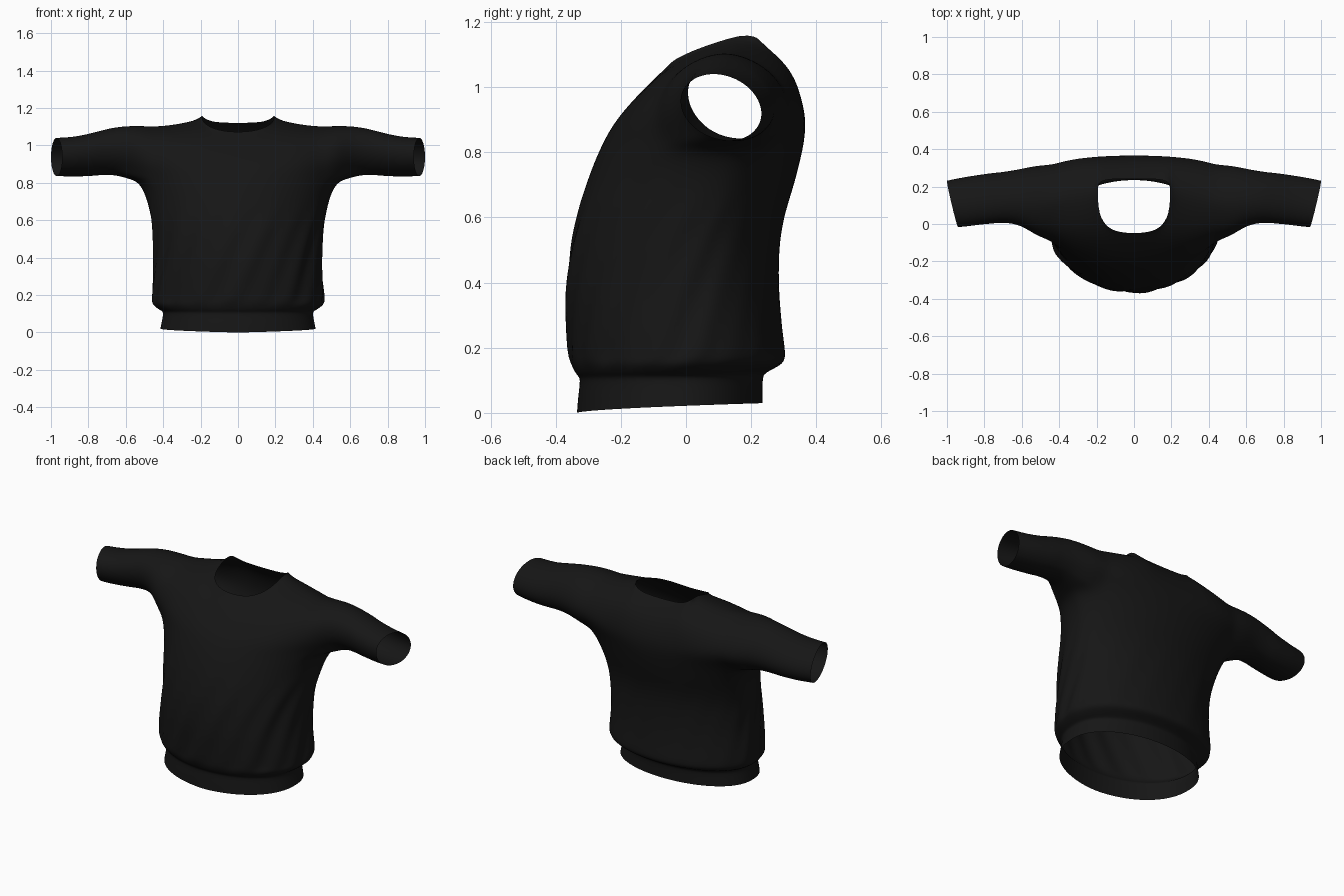
import bpy, bmesh, math

if "Cube" in bpy.data.objects:
    bpy.data.objects.remove(bpy.data.objects["Cube"])


def curve(keys, t):
    """Smooth interpolation through rows of (t, a, b, ...)."""
    if t <= keys[0][0]:
        return list(keys[0][1:])
    if t >= keys[-1][0]:
        return list(keys[-1][1:])
    i = max(n for n in range(len(keys) - 1) if keys[n][0] <= t)
    p, q = keys[i], keys[i + 1]
    o, r = keys[max(i - 1, 0)], keys[min(i + 2, len(keys) - 1)]
    h = q[0] - p[0]
    s = (t - p[0]) / h
    out = []
    for c in range(1, len(p)):
        m0 = (q[c] - o[c]) / (q[0] - o[0]) * h
        m1 = (r[c] - p[c]) / (r[0] - p[0]) * h
        out.append((2*s**3 - 3*s*s + 1)*p[c] + (s**3 - 2*s*s + s)*m0
                   + (3*s*s - 2*s**3)*q[c] + (s**3 - s*s)*m1)
    return out


def step(a, b, v):
    s = min(max((v - a) / (b - a), 0), 1)
    return s * s * (3 - 2 * s)


# torso: z, half width, front y, back y, y of side seam
BODY = [(0, .415, -.335, .235, -.03), (.06, .405, -.33, .235, -.03),
        (.105, .402, -.326, .238, -.03), (.12, .425, -.338, .25, -.02),
        (.15, .455, -.352, .295, -.01), (.18, .46, -.358, .305, 0),
        (.24, .457, -.362, .297, 0), (.38, .448, -.366, .286, .01),
        (.52, .453, -.352, .288, .03), (.62, .468, -.33, .306, .06),
        (.70, .485, -.308, .333, .09), (.76, .505, -.287, .347, .115),
        (.81, .53, -.265, .36, .13)]
# yoke middle points: |x|, then y, z at one third and two thirds of the way up
FRONT = [(0, -.215, .90, -.14, .985), (.195, -.185, .92, -.05, 1.065),
         (.33, -.155, .92, -.04, 1.06), (.46, -.09, .92, -.03, 1.045)]
BACK = [(0, .366, .92, .325, 1.03), (.195, .362, .92, .318, 1.06),
        (.33, .35, .92, .295, 1.055), (.46, .322, .92, .265, 1.045)]
# shoulder ridge: |x|, y, z
RIDGE = [(.195, .17, 1.162), (.28, .16, 1.136), (.37, .145, 1.12), (.46, .12, 1.113)]
# sleeve: |x|, front y, back y, bottom z, top z
SLEEVE = [(.5, -.06, .315, .81, 1.11), (.6, -.01, .295, .838, 1.107),
          (.7, .005, .28, .843, 1.092), (.8, 0, .265, .836, 1.062),
          (.9, -.012, .25, .834, 1.045), (1, -.02, .23, .838, 1.04)]
N, K, S = 96, 12, 16


def ring_point(k, z):
    w, yf, yb, ys = curve(BODY, z)
    a = 2 * math.pi * k / N
    s = math.sin(a)
    # soft slanting drape folds, stronger at the front
    fold = step(.12, .2, z) * (1 - step(.45, .75, z)) * (.014 if s > 0 else .014 - .011 * min(1, -s * 3))
    f = 1 + fold * (math.sin(18 * a + 18 * z) + .6 * math.sin(11 * a + 11 * z + 1))
    x = w * math.cos(a) * f
    # squarer section at the hem and the back, fading out towards the armpits
    e = 1 - (.1 if s < 0 else .1 * (1 - step(.1, .2, z))) * (1 - step(.4, .8, z))
    r = math.copysign(abs(s) ** e, s)
    y = ys - (ys - yf if s > 0 else yb - ys) * r * f
    return x, y, z + .03 * max(0, 1 - z / .15) * max(0, (y + .335) / .57) ** .6


def top_point(k):
    """End of a yoke column: the shoulder ridge or the neckline."""
    a = 2 * math.pi * k / N
    x = .53 * math.cos(a) * .961
    c = k if k <= N // 2 else N - k
    if c <= 18 or c >= 30:
        y, z = curve(RIDGE, abs(x))
        return x, y, z
    al = (24 - c) / 6 * math.pi / 2
    sn, cs = abs(math.sin(al)), math.cos(al)
    sg = 1 if al > 0 else -1
    if k < N // 2:
        y = .17 - .22 * cs ** .69
        return sg * .195 * sn ** .69, y, 1.07 + .092 * ((y + .05) / .22) ** .7
    return sg * .195 * sn ** .5, .17 + .072 * cs ** .42, 1.162 - .042 * cs ** 1.5


bm = bmesh.new()
# torso rings
levels = [0, .02, .05, .08, .1, .11, .12, .135, .15, .165, .18, .21] + [.25 + .04 * i for i in range(15)]
rings = [[bm.verts.new(ring_point(k, z)) for k in range(N)] for z in levels]
for lo, hi in zip(rings, rings[1:]):
    for k in range(N):
        bm.faces.new((lo[k], lo[(k + 1) % N], hi[(k + 1) % N], hi[k]))

# yoke columns, front then back, sharing the shoulder ridge
cols = {}
for k in list(range(8, 41)) + list(range(56, 89)):
    front = k < 48
    a, b, t = ring_point(k, .70), rings[-1][k].co, top_point(k)
    m = curve(FRONT if front else BACK, abs(b.x))
    keys = [(-1, a[1], a[2]), (0, b.y, b.z), (1, m[0], m[1]), (2, m[2], m[3]), (3, t[1], t[2])]
    col = [rings[-1][k]]
    for j in range(1, K + 1):
        if j == K and not front and not 18 < N - k < 30:
            col.append(cols[N - k][K])
            continue
        s = j / K
        y, z = curve(keys, 3 * s)
        col.append(bm.verts.new((b.x + (t[0] - b.x) * s, y, z)))
    cols[k] = col
for k in list(range(8, 40)) + list(range(56, 88)):
    for j in range(K):
        bm.faces.new((cols[k][j], cols[k + 1][j], cols[k + 1][j + 1], cols[k][j + 1]))

# sleeves grown from the armholes
for side, f, b, under in ((1, 8, 88, list(range(89, 96)) + list(range(8))),
                          (-1, 40, 56, list(range(55, 40, -1)))):
    loop = cols[f] + cols[b][K - 1::-1] + [rings[-1][k] for k in under]
    prev = loop
    for j in range(1, S + 1):
        t = j / S
        cur = []
        for v in loop:
            ph = math.atan2((v.co.z - .955) / .15, (v.co.y - .12) / .2)
            xe = .97 + .03 * math.cos(ph)
            x0 = abs(v.co.x)
            x = x0 + (xe - x0) * t
            yf, yb, zb, zt = curve(SLEEVE, x)
            y = (yf + yb) / 2 + (yb - yf) / 2 * math.cos(ph) - .024 * math.sin(ph)
            z = (zb + zt) / 2 + (zt - zb) / 2 * math.sin(ph)
            w = step(-.08, .36, t)
            cur.append(bm.verts.new((side * x, v.co.y + (y - v.co.y) * w, v.co.z + (z - v.co.z) * w)))
        n = len(loop)
        for i in range(n):
            bm.faces.new((prev[i], prev[(i + 1) % n], cur[(i + 1) % n], cur[i]))
        prev = cur

# relax the joins around armholes and shoulders
bm.normal_update()
soft = [v for v in bm.verts if v.co.z > .68 and abs(v.co.x) < .75 and not v.is_boundary]
for _ in range(4):
    bmesh.ops.smooth_vert(bm, verts=soft, factor=.5, use_axis_x=True, use_axis_y=True, use_axis_z=True)
bmesh.ops.recalc_face_normals(bm, faces=bm.faces)

mesh = bpy.data.meshes.new("sweatshirt")
bm.to_mesh(mesh)
bm.free()
mesh.shade_smooth()
shirt = bpy.data.objects.new("sweatshirt", mesh)
bpy.context.collection.objects.link(shirt)
sub = shirt.modifiers.new("smooth", 'SUBSURF')
sub.levels = sub.render_levels = 1

mat = bpy.data.materials.new("black_fabric")
mat.diffuse_color = (.008, .008, .008, 1)
mat.use_nodes = True
mat.node_tree.nodes["Principled BSDF"].inputs["Base Color"].default_value = mat.diffuse_color
mesh.materials.append(mat)
